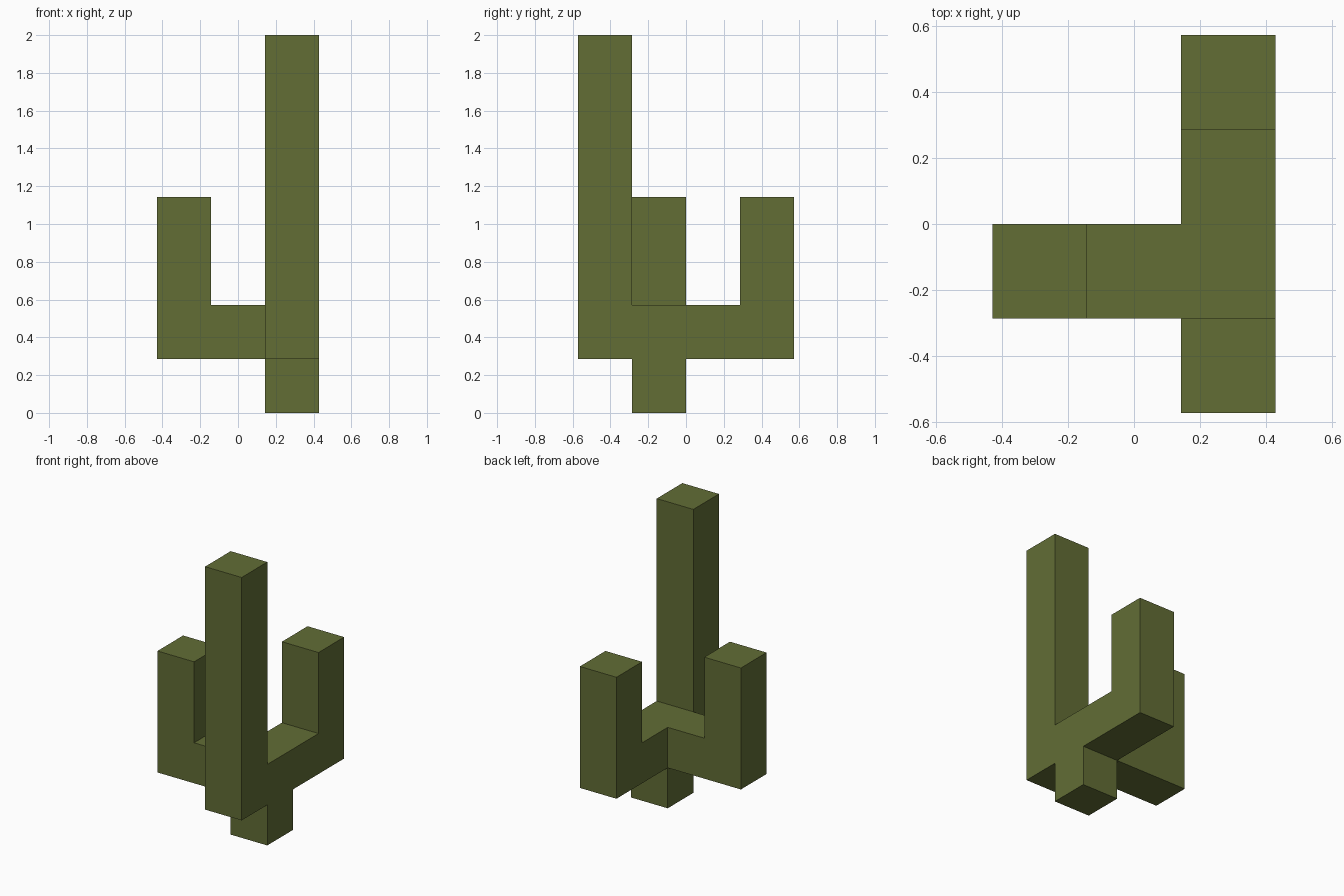
import bpy
import bmesh
from mathutils import Matrix, Vector

U = 2 / 7  # width of every square stem

cube = bpy.data.objects.get("Cube")
if cube:
    bpy.data.objects.remove(cube, do_unlink=True)

green = bpy.data.materials.new("cactus green")
green.use_nodes = True
colour = (0.122, 0.153, 0.036, 1)
green.diffuse_color = colour
green.node_tree.nodes["Principled BSDF"].inputs["Base Color"].default_value = colour

UP, DOWN = Vector((0, 0, 1)), Vector((0, 0, -1))
FRONT, BACK, RIGHT = Vector((0, -1, 0)), Vector((0, 1, 0)), Vector((-1, 0, 0))
HUB = Vector((1, -0.5, 1.5))  # centre of the joint, in stem widths

bm = bmesh.new()
bmesh.ops.create_cube(bm, size=1, matrix=Matrix.Translation(HUB))


def grow(cell, direction, length):
    """Extrude the side of a cell that faces the given direction."""
    target = cell + direction / 2
    face = min(bm.faces, key=lambda f: (f.calc_center_median() - target).length)
    new = bmesh.ops.extrude_discrete_faces(bm, faces=[face])["faces"][0]
    bmesh.ops.translate(bm, verts=new.verts, vec=direction * length)
    bm.normal_update()


def grow_arm(direction, reach, height):
    """Grow a branch sideways, then turn its tip upward."""
    if reach > 1:
        grow(HUB, direction, reach - 1)
    grow(HUB + direction * (reach - 1), direction, 1)
    grow(HUB + direction * reach, UP, height)


# Foot, tall front stem, and two shorter arms
grow(HUB, DOWN, 1)
grow_arm(FRONT, 1, 5)
grow_arm(BACK, 2, 2)
grow_arm(RIGHT, 2, 2)

# Merge coplanar faces and bring the plant to size
bmesh.ops.dissolve_limit(bm, angle_limit=0.01, verts=bm.verts, edges=bm.edges)
bmesh.ops.recalc_face_normals(bm, faces=bm.faces)
bmesh.ops.scale(bm, vec=(U, U, U), verts=bm.verts)

mesh = bpy.data.meshes.new("cactus")
bm.to_mesh(mesh)
bm.free()
mesh.materials.append(green)
bpy.context.collection.objects.link(bpy.data.objects.new("cactus", mesh))
